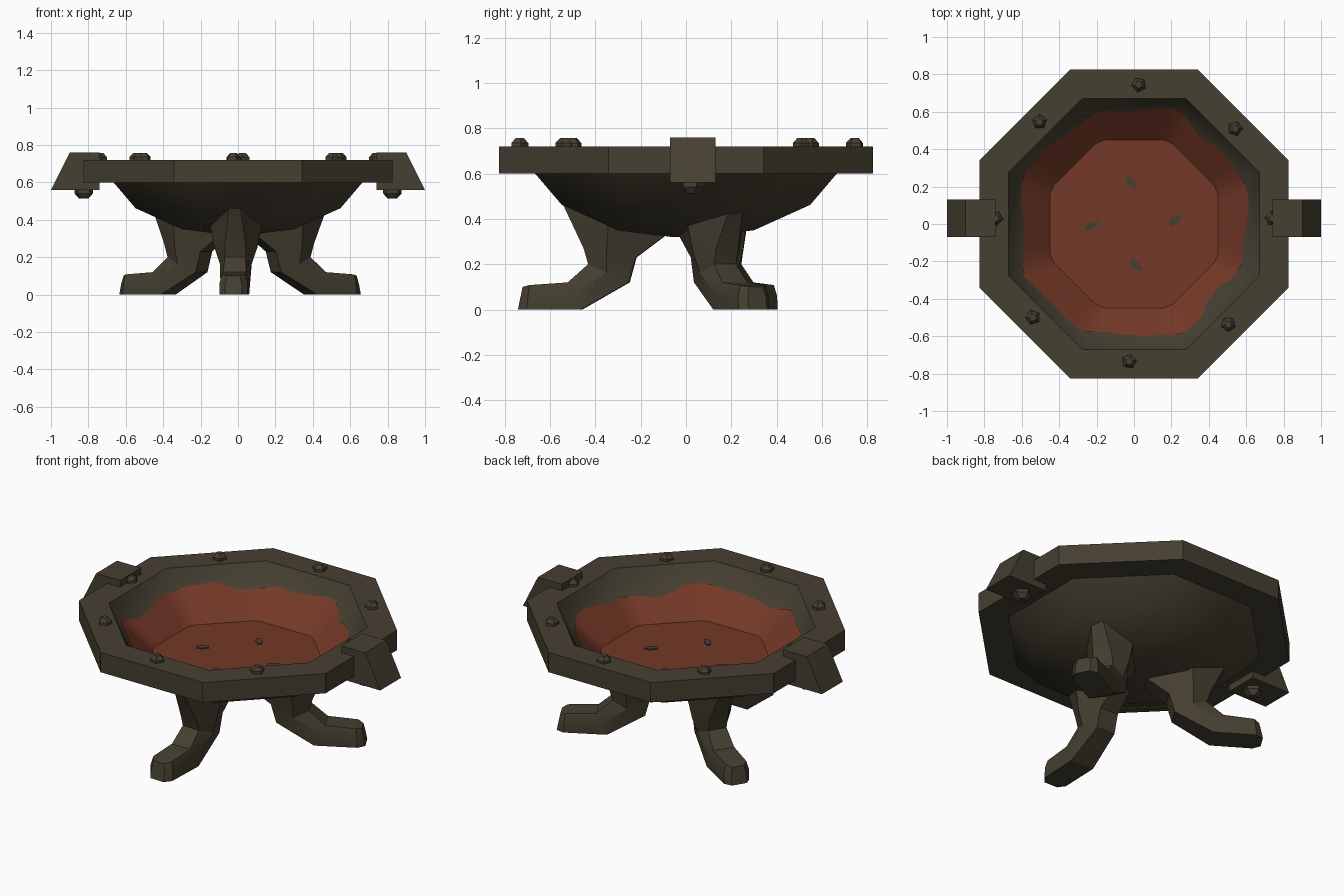
import bpy, bmesh, math, random
from mathutils import Vector, Matrix

if "Cube" in bpy.data.objects:
    bpy.data.objects.remove(bpy.data.objects["Cube"])

random.seed(4)
C8 = math.cos(math.pi / 8)


def material(name, rgb):
    m = bpy.data.materials.new(name)
    m.diffuse_color = (*rgb, 1)
    m.use_nodes = True
    m.node_tree.nodes["Principled BSDF"].inputs["Base Color"].default_value = m.diffuse_color
    return m


IRON = material("dark iron", (0.061, 0.050, 0.031))
EMBER = material("ember red", (0.175, 0.040, 0.020))


def finish(name, bm, mat, smooth=None, fix=True):
    if fix:
        bmesh.ops.recalc_face_normals(bm, faces=bm.faces)
    me = bpy.data.meshes.new(name)
    bm.to_mesh(me)
    bm.free()
    me.materials.append(mat)
    ob = bpy.data.objects.new(name, me)
    bpy.context.collection.objects.link(ob)
    if smooth:
        bpy.ops.object.select_all(action='DESELECT')
        ob.select_set(True)
        bpy.context.view_layer.objects.active = ob
        bpy.ops.object.shade_smooth_by_angle(angle=math.radians(smooth))
    return ob


def loft(bm, rings, closed=False, caps=False):
    """Bridge equal-length rings of points with quads."""
    vs = [[bm.verts.new(p) for p in r] for r in rings]
    n = len(vs[0])
    pairs = list(zip(vs, vs[1:])) + ([(vs[-1], vs[0])] if closed else [])
    for a, b in pairs:
        for i in range(n):
            j = (i + 1) % n
            bm.faces.new((a[i], a[j], b[j], b[i]))
    if caps:
        bm.faces.new(vs[0][::-1])
        bm.faces.new(vs[-1])
    return vs


def octagon(apothem, z):
    r = apothem / C8
    return [(r * math.cos((i + .5) * math.pi / 4), r * math.sin((i + .5) * math.pi / 4), z)
            for i in range(8)]


# Flat octagonal rim
bm = bmesh.new()
loft(bm, [octagon(a, z) for a, z in
          ((.67, .72), (.825, .72), (.825, .60), (.665, .60))], closed=True)
finish("rim", bm, IRON)

# Bowl underside and inner wall
bm = bmesh.new()
loft(bm, [octagon(a, z) for a, z in ((.67, .605), (.548, .462), (.30, .35), (.06, .32))])
bm.faces.new([v for v in bm.verts][-8:])
finish("bowl_outside", bm, IRON, 50)

bm = bmesh.new()
loft(bm, [octagon(a, z) for a, z in ((.67, .72), (.64, .66), (.60, .61), (.44, .455))])
for f in bm.faces:
    f.normal_update()
    c = f.calc_center_median()
    if f.normal.dot(Vector((-c.x, -c.y, .3))) < 0:
        f.normal_flip()
finish("bowl_inside", bm, IRON, 50, fix=False)

# Ember glow on the wall with a ragged upper edge
N = 64
inner, outer = [], []
for i in range(N):
    a = (i + .5) * math.tau / N
    k = 1 / math.cos((a + math.pi / 8) % (math.pi / 4) - math.pi / 8)
    ap = .60 + .014 * math.sin(5 * a + 1) + .010 * math.sin(11 * a) + random.uniform(-.006, .006)
    ap -= .02 * max(0, math.cos(a + .62)) ** 4
    z = .61 + (ap - .60) * (1.25 if ap > .60 else .97)
    inner.append((.448 * k * math.cos(a), .448 * k * math.sin(a), .470))
    outer.append((ap * k * math.cos(a), ap * k * math.sin(a), z + .006))
bm = bmesh.new()
loft(bm, [outer, inner])
for f in bm.faces:
    f.normal_update()
    if f.normal.z < 0:
        f.normal_flip()
finish("ember_wall", bm, EMBER, 40, fix=False)

# Ember bed with four small dark cinders
bm = bmesh.new()
loft(bm, [octagon(.45, .44), octagon(.45, .468)], caps=True)
finish("ember_bed", bm, EMBER)

bm = bmesh.new()
for x, y, t in ((-.02, .23, -50), (.22, .02, 35), (.01, -.22, -45), (-.23, -.01, 35)):
    m = (Matrix.Translation((x, y, .470)) @ Matrix.Rotation(math.radians(t), 4, 'Z')
         @ Matrix.Diagonal((.042, .02, 1, 1)))
    bmesh.ops.create_cone(bm, cap_ends=True, segments=6, radius1=1, radius2=1, depth=.008, matrix=m)
finish("cinders", bm, IRON)


# Five-sided rivets on the rim and under the clamps
def rivet(bm, x, y, z, r, h, turn):
    rings = []
    for rr, zz in ((r, -.02 * (1 if h > 0 else -1)), (r, h * .4), (r * .5, h)):
        rings.append([(x + rr * math.cos(turn + i * math.tau / 5),
                       y + rr * math.sin(turn + i * math.tau / 5), z + zz) for i in range(5)])
    loft(bm, rings, caps=True)


bm = bmesh.new()
for i in range(8):
    a = math.radians(45 * i - 2)
    oy = .03 + .026 if i in (0,) else .005
    rivet(bm, .74 * math.cos(a), .74 * math.sin(a) + oy, .72, .04, .036, a + .5)
finish("rim_rivets", bm, IRON)

bm = bmesh.new()
for s in (-1, 1):
    rivet(bm, s * .825, .03, .56, .052, -.047, .3)
finish("clamp_rivets", bm, IRON)

# Side clamps that hold the rim
for s, name in ((-1, "left_clamp"), (1, "right_clamp")):
    bm = bmesh.new()
    prof = ((.74, .56), (1.0, .56), (.90, .76), (.74, .76))
    loft(bm, [[(s * x, y, z) for x, z in prof] for y in (-.07, .13)], caps=True)
    finish(name, bm, IRON)

# Three clawed legs: outer point, inner point, half widths outer / middle / inner
STATIONS = (
    ((.525, .47), (.06, .335), .03, .145, .05),
    ((.43, .27), (.20, .23), .055, .115, .06),
    ((.41, .20), (.23, .12), .055, .085, .06),
    ((.50, .12), (.44, .00), .062, .078, .075),
    ((.67, .108), (.68, .00), .062, .076, .075),
    ((.70, .10), (.72, .00), .035, .045, .045),
)
for name, deg in (("front_leg", 268), ("right_back_leg", 28), ("left_back_leg", 148)):
    a = math.radians(deg)
    d, t = Vector((math.cos(a), math.sin(a), 0)), Vector((-math.sin(a), math.cos(a), 0))
    rings = []
    for o, n, wo, wm, wi in STATIONS:
        po = d * o[0] + Vector((0, -.02, o[1]))
        pi = d * n[0] + Vector((0, -.02, n[1]))
        pm = po.lerp(pi, .45)
        rings.append([po - t * wo, po + t * wo, pm + t * wm, pi + t * wi, pi - t * wi, pm - t * wm])
    bm = bmesh.new()
    loft(bm, rings, caps=True)
    finish(name, bm, IRON, 25)
